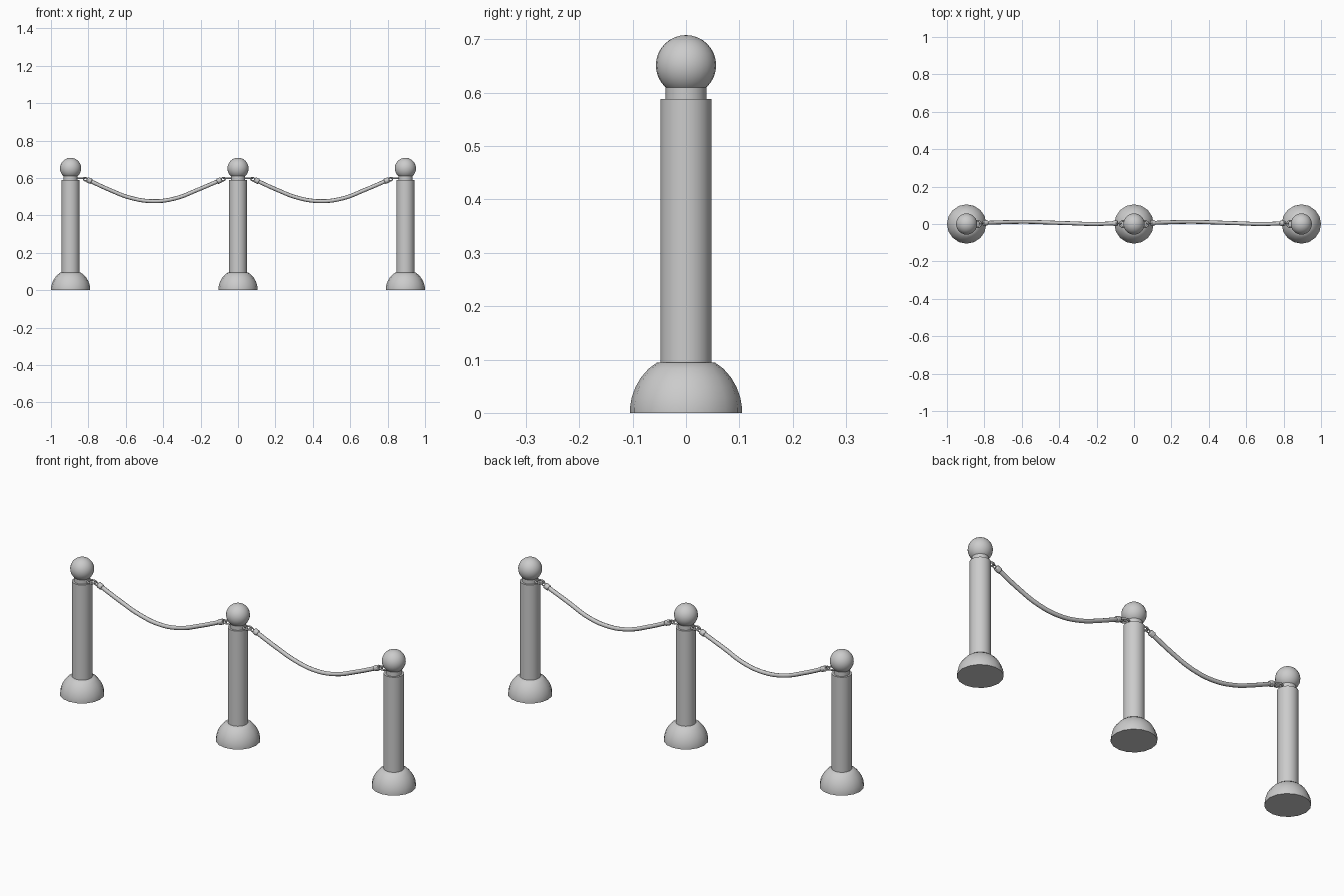
import bpy, math
from mathutils import Vector

if "Cube" in bpy.data.objects:
    bpy.data.objects.remove(bpy.data.objects["Cube"])

SPACING = 0.895


def finish(obj, name, angle=40):
    obj.name = name
    bpy.ops.object.select_all(action='DESELECT')
    obj.select_set(True)
    bpy.context.view_layer.objects.active = obj
    bpy.ops.object.shade_smooth_by_angle(angle=math.radians(angle))
    return obj


def lathe(name, profile, x, sides):
    # Revolve (radius, z) points around a vertical axis, closing both ends
    verts, faces = [], []
    for r, z in profile:
        for i in range(sides):
            a = 2 * math.pi * i / sides
            verts.append((r * math.cos(a), r * math.sin(a), z))
    for k in range(len(profile) - 1):
        for i in range(sides):
            j = (i + 1) % sides
            faces.append((k * sides + i, k * sides + j, (k + 1) * sides + j, (k + 1) * sides + i))
    faces.append(tuple(reversed(range(sides))))
    faces.append(tuple(range((len(profile) - 1) * sides, len(profile) * sides)))
    mesh = bpy.data.meshes.new(name)
    mesh.from_pydata(verts, [], faces)
    obj = bpy.data.objects.new(name, mesh)
    bpy.context.collection.objects.link(obj)
    obj.location.x = x
    return finish(obj, name)


def ring(name, loc, rot, major, minor, stretch=1.0):
    bpy.ops.mesh.primitive_torus_add(major_segments=16, minor_segments=8, major_radius=major,
                                     minor_radius=minor, location=loc, rotation=rot)
    obj = bpy.context.object
    obj.scale.x = stretch
    return finish(obj, name, 60)


def post(x, label):
    # Domed foot, then pole, neck and ball finial
    dome = [(0.105, 0), (0.105, 0.01), (0.102, 0.028), (0.095, 0.048),
            (0.084, 0.067), (0.07, 0.083), (0.055, 0.094), (0.03, 0.096)]
    lathe(label + "_base", dome, x, 16)
    lathe(label + "_pole", [(0.048, 0.085), (0.048, 0.588)], x, 24)
    lathe(label + "_neck", [(0.038, 0.58), (0.038, 0.62)], x, 24)
    bpy.ops.mesh.primitive_uv_sphere_add(segments=24, ring_count=16, radius=0.0565,
                                         location=(x, 0, 0.6515))
    finish(bpy.context.object, label + "_ball")


def rope(x0, label):
    # Sagging rope swept along a smooth path
    pts = [(0.10, 0.006, 0.586), (0.21, 0.010, 0.536), (0.32, 0.012, 0.494), (0.44, 0.008, 0.476),
           (0.56, 0.004, 0.491), (0.68, 0.000, 0.537), (0.795, 0.004, 0.586)]
    curve = bpy.data.curves.new(label, 'CURVE')
    curve.dimensions = '3D'
    curve.bevel_depth = 0.0105
    curve.bevel_resolution = 2
    curve.resolution_u = 5
    curve.use_fill_caps = True
    spline = curve.splines.new('BEZIER')
    spline.bezier_points.add(len(pts) - 1)
    for bp, p in zip(spline.bezier_points, pts):
        bp.co = (x0 + p[0], p[1], p[2])
        bp.handle_left_type = bp.handle_right_type = 'AUTO'
    obj = bpy.data.objects.new(label, curve)
    bpy.context.collection.objects.link(obj)

    # Ferrule, rope eye and post hook ring at each end
    for s, px, end, tag in ((1, x0, pts[0], "left"), (-1, x0 + SPACING, pts[-1], "right")):
        slope = Vector((s * 0.92, 0, -0.39))
        bpy.ops.mesh.primitive_cylinder_add(vertices=12, radius=0.0145, depth=0.026,
                                            location=(x0 + end[0], end[1], end[2]))
        cap = bpy.context.object
        cap.rotation_euler = slope.to_track_quat('Z', 'Y').to_euler()
        bevel = cap.modifiers.new("rounding", 'BEVEL')
        bevel.width = 0.004
        bevel.segments = 2
        finish(cap, label + "_ferrule_" + tag)
        ring(label + "_eye_" + tag, (px + s * 0.079, 0.003, 0.594),
             (math.pi / 2, s * 0.3, 0), 0.009, 0.003, 1.2)
        ring(label + "_hook_" + tag, (px + s * 0.055, 0, 0.598), (0, 0, 0), 0.018, 0.0045, 1.15)


for i, label in enumerate(("left_post", "middle_post", "right_post")):
    post((i - 1) * SPACING, label)
rope(-SPACING, "left_rope")
rope(0, "right_rope")
